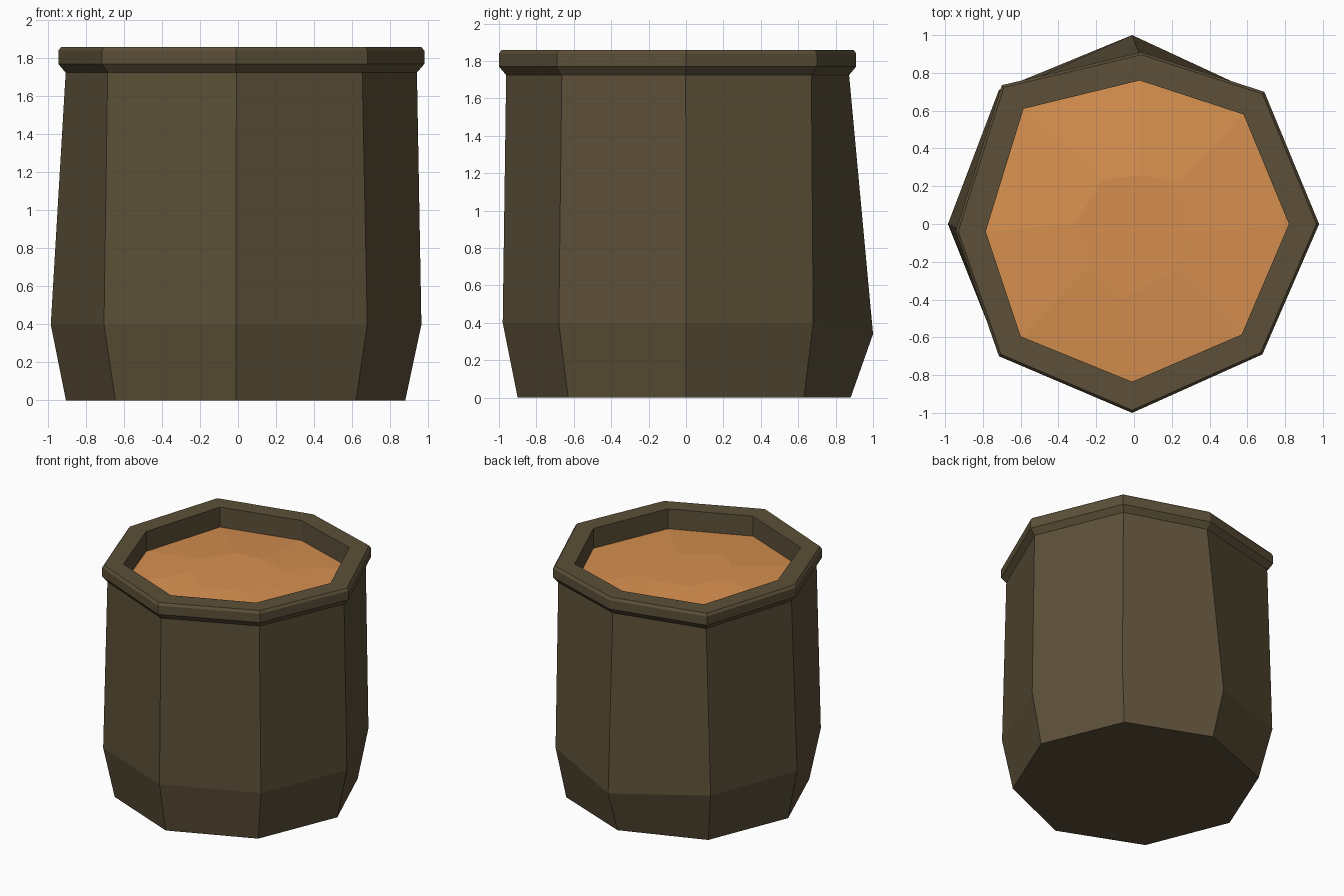
import bpy, bmesh

if "Cube" in bpy.data.objects:
    bpy.data.objects.remove(bpy.data.objects["Cube"])


def material(name, rgb):
    m = bpy.data.materials.new(name)
    m.diffuse_color = (*rgb, 1.0)
    m.use_nodes = True
    m.node_tree.nodes["Principled BSDF"].inputs["Base Color"].default_value = m.diffuse_color
    return m


wood = material("dark olive wood", (0.107, 0.080, 0.040))
amber = material("amber filling", (0.68, 0.28, 0.08))


def ring(points, z, s=1.0, centre=(0.0, 0.0)):
    """Octagon outline at height z, scaled about a centre."""
    cx, cy = centre
    return [(cx + (x - cx) * s, cy + (y - cy) * s, z) for x, y in points]


def loft(name, rings, mat, cap_start, cap_end):
    """Skin a stack of eight-sided rings with flat faces."""
    bm = bmesh.new()
    vs = [[bm.verts.new(p) for p in r] for r in rings]
    for a, b in zip(vs, vs[1:]):
        n = len(a)
        for i in range(n):
            j = (i + 1) % n
            bm.faces.new((a[i], a[j], b[j], b[i]))
    if cap_start:
        bm.faces.new(vs[0][::-1])
    if cap_end:
        bm.faces.new(vs[-1])
    me = bpy.data.meshes.new(name)
    bm.to_mesh(me)
    bm.free()
    me.materials.append(mat)
    ob = bpy.data.objects.new(name, me)
    bpy.context.collection.objects.link(ob)
    return ob


# hand-shaped octagon outlines, counter-clockwise from +x
foot = [(.88, 0), (.62, .63), (-.01, .88), (-.645, .64),
        (-.905, 0), (-.645, -.64), (-.01, -.90), (.62, -.63)]
belly = [(.965, 0), (.68, .68), (-.01, 1.0), (-.715, .71),
         (-.985, 0), (-.705, -.70), (-.01, -.98), (.68, -.68)]
lip = [(.98, 0), (.69, .70), (.04, .91), (-.70, .735),
       (-.945, -.04), (-.715, -.70), (-.01, -1.0), (.68, -.69)]
mouth = [(.82, 0), (.58, .58), (.03, .76), (-.585, .61),
         (-.785, -.04), (-.60, -.595), (-.01, -.835), (.57, -.585)]
mid = (0.015, -0.04)

# pot: foot, belly, neck, flared lip and inner wall
belly_ring = ring(belly, 0.40)
belly_ring[2] = (-.01, 1.0, 0.34)          # dented back corner
loft("pot", [
    ring(foot, 0.0),
    belly_ring,
    ring(lip, 1.725, 0.96, mid),
    ring(lip, 1.77, 1.0, mid),
    ring(lip, 1.84, 1.0, mid),
    ring(lip, 1.86, 0.985, mid),
    ring(mouth, 1.86),
    ring(mouth, 1.68),
], wood, True, False)

# filling: shallow faceted mound, a little higher on the left
mound = [(.30, -.05), (.24, .22), (.04, .26), (-.18, .23),
         (-.31, 0), (-.24, -.23), (-.07, -.40), (.24, -.24)]
crest = [(x, y, 1.74 - 0.05 * x) for x, y in mound]
loft("filling", [ring(mouth, 1.70), crest], amber, False, True)
